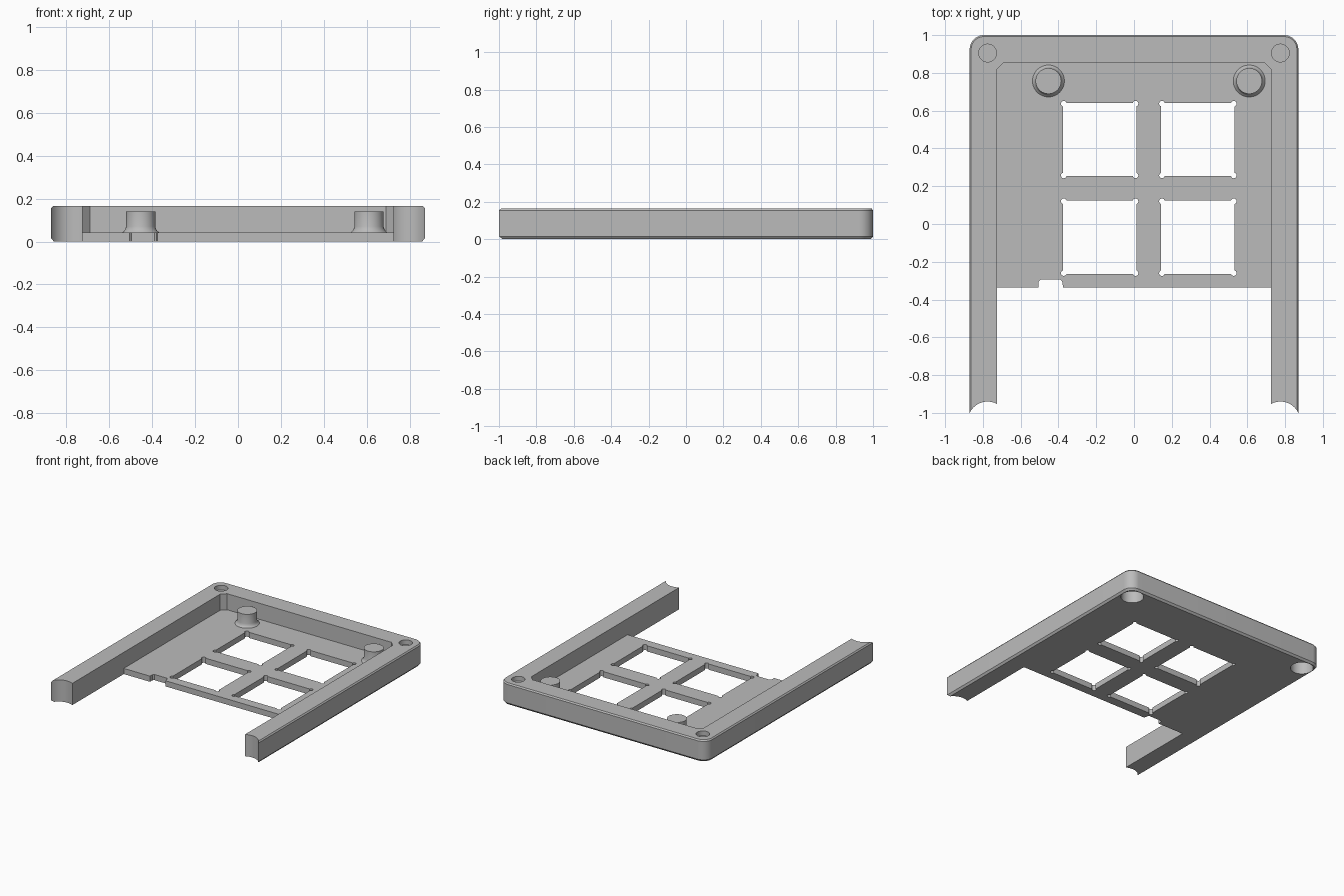
import bpy, bmesh, math

cube = bpy.data.objects.get("Cube")
if cube:
    bpy.data.objects.remove(cube, do_unlink=True)

grey = bpy.data.materials.new("plain_grey")
grey.use_nodes = True
COLOUR = (0.5, 0.5, 0.5, 1)
grey.diffuse_color = COLOUR
grey.node_tree.nodes["Principled BSDF"].inputs["Base Color"].default_value = COLOUR

HEIGHT, FLOOR = 0.165, 0.043
INNER_X, HOLE_X, HOLE_Y = 0.725, 0.775, 0.905


def loft(name, rings):
    """Closed solid through a stack of matching outlines, bottom to top."""
    bm = bmesh.new()
    loops = [[bm.verts.new(p) for p in ring] for ring in rings]
    n = len(loops[0])
    for a, b in zip(loops, loops[1:]):
        for i in range(n):
            j = (i + 1) % n
            bm.faces.new((a[i], a[j], b[j], b[i]))
    bm.faces.new(loops[0][::-1])
    bm.faces.new(loops[-1])
    bmesh.ops.recalc_face_normals(bm, faces=bm.faces)
    mesh = bpy.data.meshes.new(name)
    bm.to_mesh(mesh)
    bm.free()
    mesh.materials.append(grey)
    ob = bpy.data.objects.new(name, mesh)
    bpy.context.scene.collection.objects.link(ob)
    return ob


def prism(name, outline, z0, z1):
    return loft(name, [[(x, y, z) for x, y in outline] for z in (z0, z1)])


def circle(x, y, r, n=48):
    turns = [math.tau * i / n for i in range(n)]
    return [(x + r * math.cos(t), y + r * math.sin(t)) for t in turns]


def rect(x0, x1, y0, y1):
    return [(x0, y0), (x1, y0), (x1, y1), (x0, y1)]


def case_outline(inset, z):
    """Outer outline with two rounded back corners."""
    r, hx, front = 0.075, 0.87, -1.045
    pts = [(-hx + inset, front, z), (hx - inset, front, z)]
    for side, start in ((1, 0), (-1, 90)):
        for i in range(13):
            t = math.radians(start + 7.5 * i)
            pts.append((side * (hx - r) + (r - inset) * math.cos(t),
                        1 - r + (r - inset) * math.sin(t), z))
    return pts


def cut(target, cutter):
    cutter.hide_render = True
    mod = target.modifiers.new("cut", 'BOOLEAN')
    mod.operation, mod.solver, mod.object = 'DIFFERENCE', 'EXACT', cutter
    bpy.context.view_layer.objects.active = target
    bpy.ops.object.modifier_apply(modifier=mod.name)
    bpy.data.objects.remove(cutter, do_unlink=True)


def smooth(ob):
    bpy.ops.object.select_all(action='DESELECT')
    ob.select_set(True)
    bpy.context.view_layer.objects.active = ob
    bpy.ops.object.shade_smooth_by_angle(angle=math.radians(30))


# Case body with chamfered rims
case = loft("case_frame", [case_outline(0.012, 0), case_outline(0, 0.015),
                           case_outline(0, HEIGHT - 0.01), case_outline(0.008, HEIGHT)])

# Pocket above the plate, with clipped back corners
x, c, back = INNER_X, 0.035, 0.855
cut(case, prism("pocket_cutter", [(-x, -1.2), (x, -1.2), (x, back - c), (x - c, back),
                                  (c - x, back), (-x, back - c)], FLOOR, 0.3))

# Open front between the arms, with a small cable notch
edge, notch = -0.335, -0.295
cut(case, prism("front_cutter", [(-x, -1.2), (x, -1.2), (x, edge), (-0.375, edge),
                                 (-0.38, notch - 0.01), (-0.39, notch), (-0.495, notch),
                                 (-0.505, notch - 0.01), (-0.505, edge), (-x, edge)], -0.1, 0.3))

# Scooped arm ends and blind corner holes
for side in (-1, 1):
    hx = side * HOLE_X
    cut(case, prism("scoop_cutter", circle(hx, -1.045, 0.105, 64), -0.1, 0.3))
    cut(case, prism("top_hole_cutter", circle(hx, HOLE_Y, 0.047), 0.13, 0.3))
    cut(case, prism("bottom_hole_cutter", circle(hx, HOLE_Y, 0.08), -0.1, 0.115))

# Four square openings with relieved corners
HALF = 0.194
for cx in (-0.182, 0.338):
    for cy in (0.447, -0.07):
        cut(case, prism("opening_cutter", rect(cx - HALF, cx + HALF, cy - HALF, cy + HALF), -0.1, 0.1))
        for sx in (-1, 1):
            for sy in (-1, 1):
                relief = circle(cx + sx * (HALF - 0.004), cy + sy * (HALF - 0.004), 0.015, 16)
                cut(case, prism("relief_cutter", relief, -0.1, 0.1))
smooth(case)

# Two posts with filleted feet
profile = [(0.086, 0.04), (0.084, 0.044), (0.077, 0.049), (0.072, 0.057), (0.068, 0.07), (0.068, 0.14)]
for name, px in (("right_post", -0.453), ("left_post", 0.61)):
    post = loft(name, [[(a, b, z) for a, b in circle(px, 0.757, r)] for r, z in profile])
    smooth(post)
